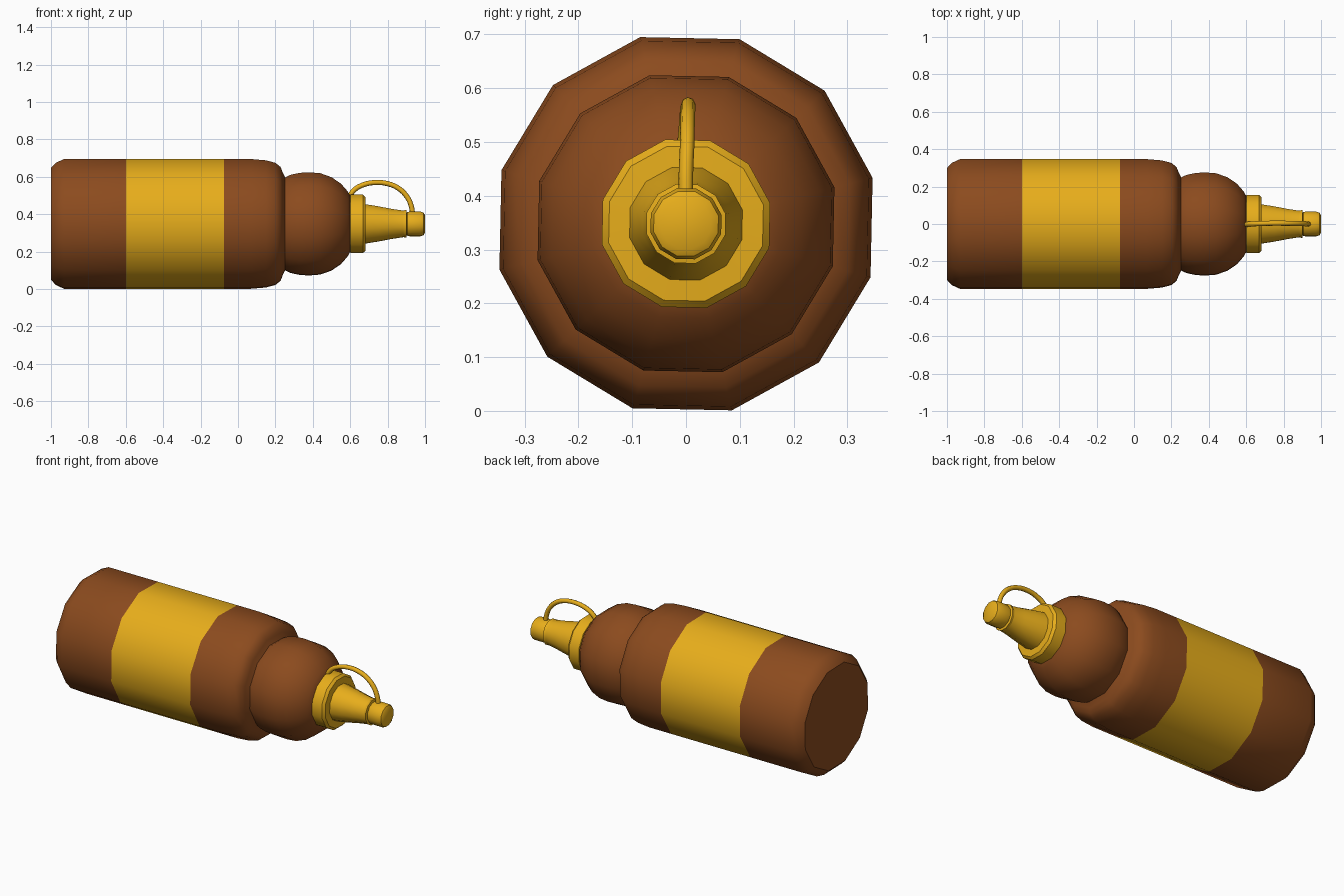
import bpy, bmesh, math

if "Cube" in bpy.data.objects:
    bpy.data.objects.remove(bpy.data.objects["Cube"])

CZ = 0.348      # height of the bottle axis
SIDES = 12
PHASE = math.radians(13.8)


def material(name, rgb):
    m = bpy.data.materials.new(name)
    m.diffuse_color = (*rgb, 1)
    m.use_nodes = True
    m.node_tree.nodes["Principled BSDF"].inputs["Base Color"].default_value = m.diffuse_color
    return m


BROWN = material("brown_plastic", (0.26, 0.07, 0.013))
YELLOW = material("yellow_plastic", (0.80, 0.42, 0.011))


def smooth(ob, angle):
    bpy.ops.object.select_all(action='DESELECT')
    ob.select_set(True)
    bpy.context.view_layer.objects.active = ob
    bpy.ops.object.shade_smooth_by_angle(angle=math.radians(angle))


def lathe_x(name, profile, mats, band=None, angle=40):
    """Revolve (x, radius) points around the bottle axis and close the ends."""
    bm = bmesh.new()
    rings = []
    for x, r in profile:
        rings.append([bm.verts.new((x, r * math.cos(PHASE + math.tau * i / SIDES),
                                    CZ + r * math.sin(PHASE + math.tau * i / SIDES)))
                      for i in range(SIDES)])
    for k in range(len(rings) - 1):
        a, b = rings[k], rings[k + 1]
        for i in range(SIDES):
            j = (i + 1) % SIDES
            f = bm.faces.new((a[i], a[j], b[j], b[i]))
            f.material_index = 1 if k == band else 0
    bm.faces.new(rings[0])
    bm.faces.new(rings[-1])
    bmesh.ops.recalc_face_normals(bm, faces=bm.faces)
    me = bpy.data.meshes.new(name)
    bm.to_mesh(me)
    bm.free()
    for m in mats:
        me.materials.append(m)
    ob = bpy.data.objects.new(name, me)
    bpy.context.collection.objects.link(ob)
    smooth(ob, angle)
    return ob


# Bottle: bevelled base, straight wall with a coloured band, waist and round shoulder
body = [(-1.0, 0.308), (-0.973, 0.337), (-0.93, 0.357), (-0.60, 0.357), (-0.075, 0.357),
        (0.07, 0.357), (0.15, 0.350), (0.20, 0.336), (0.228, 0.313), (0.238, 0.285),
        (0.252, 0.256), (0.28, 0.270), (0.33, 0.281), (0.38, 0.284), (0.44, 0.279),
        (0.50, 0.257), (0.55, 0.222), (0.585, 0.181), (0.605, 0.145)]
lathe_x("bottle_body", body, [BROWN, YELLOW], band=3)

# Screw cap collar with its tapering spout
lathe_x("cap_and_spout",
        [(0.597, 0.148), (0.602, 0.161), (0.667, 0.161), (0.681, 0.148), (0.683, 0.108),
         (0.75, 0.097), (0.82, 0.083), (0.885, 0.073), (0.888, 0.073), (0.892, 0.076),
         (0.900, 0.076), (0.903, 0.060), (0.92, 0.055)], [YELLOW])

# Small tip cover
lathe_x("spout_tip",
        [(0.898, 0.054), (0.905, 0.065), (0.918, 0.068), (0.975, 0.068),
         (0.992, 0.062), (1.0, 0.048)], [YELLOW])

# Retaining strap looping from collar to tip
cu = bpy.data.curves.new("strap", 'CURVE')
cu.dimensions = '3D'
cu.bevel_depth = 0.0135
cu.bevel_resolution = 2
cu.resolution_u = 4
cu.use_fill_caps = True
path = [(0.595, -0.003, 0.495), (0.622, 0.0, 0.530), (0.67, 0.002, 0.557), (0.73, 0.004, 0.569),
        (0.80, 0.004, 0.563), (0.86, 0.003, 0.537), (0.905, 0.002, 0.491),
        (0.926, 0.0, 0.445), (0.934, 0.0, 0.400)]
sp = cu.splines.new('BEZIER')
sp.bezier_points.add(len(path) - 1)
for p, co in zip(sp.bezier_points, path):
    p.co = co
    p.handle_left_type = p.handle_right_type = 'AUTO'
cu.materials.append(YELLOW)
strap = bpy.data.objects.new("strap", cu)
bpy.context.collection.objects.link(strap)
bpy.ops.object.select_all(action='DESELECT')
strap.select_set(True)
bpy.context.view_layer.objects.active = strap
bpy.ops.object.convert(target='MESH')
smooth(bpy.context.view_layer.objects.active, 50)
